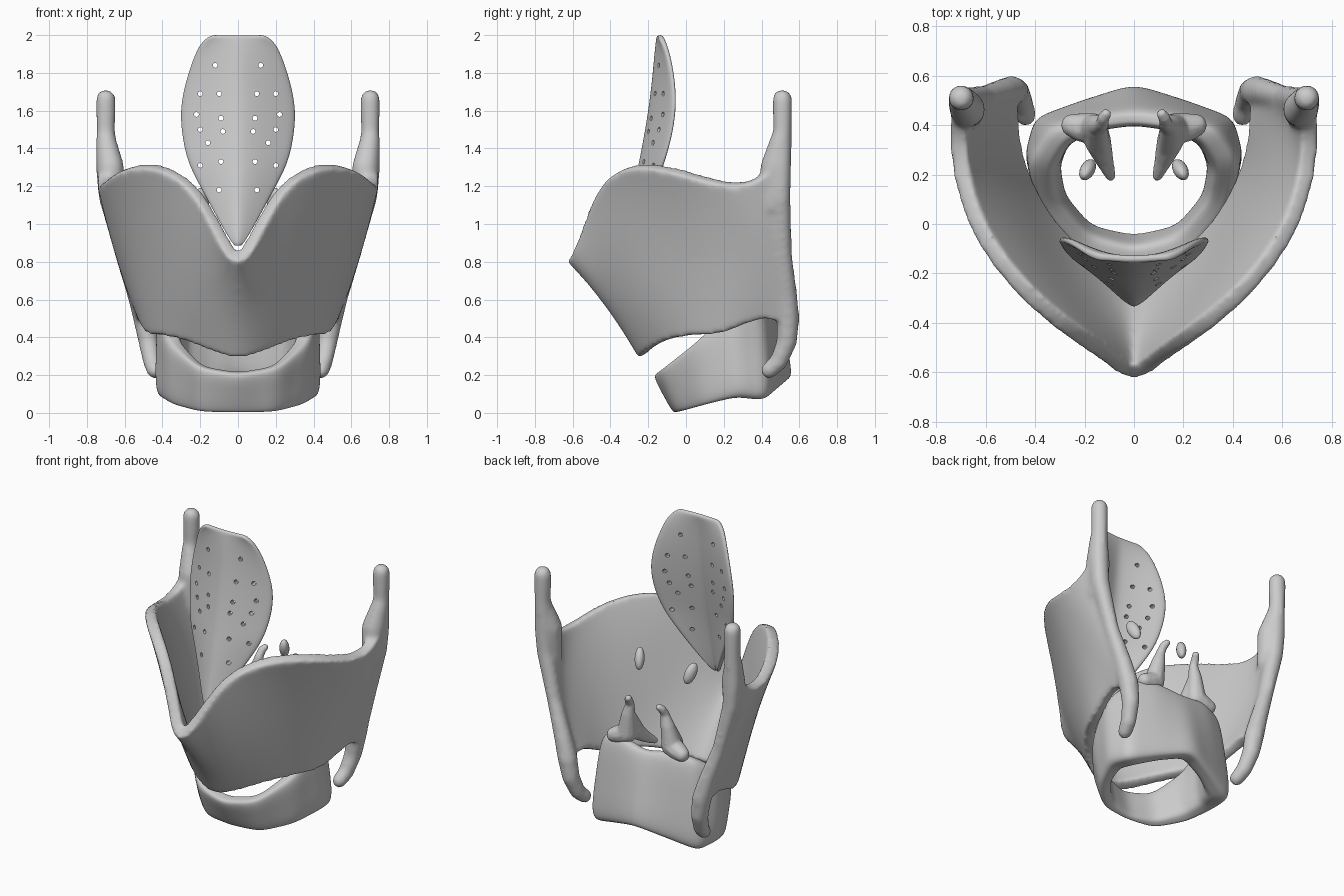
import bpy, bmesh, math
from mathutils import Vector, Matrix

if "Cube" in bpy.data.objects:
    bpy.data.objects.remove(bpy.data.objects["Cube"])


def new_obj(name, verts=(), faces=(), bm=None):
    me = bpy.data.meshes.new(name)
    if bm:
        bm.to_mesh(me)
        bm.free()
    else:
        me.from_pydata([tuple(v) for v in verts], [], faces)
    ob = bpy.data.objects.new(name, me)
    bpy.context.collection.objects.link(ob)
    return ob


def mod(ob, kind, **kw):
    m = ob.modifiers.new(kind, kind)
    for k, v in kw.items():
        setattr(m, k, v)


def select(*obs):
    bpy.ops.object.select_all(action='DESELECT')
    for o in obs:
        o.select_set(True)
    bpy.context.view_layer.objects.active = obs[0]


def finish(ob):
    select(ob)
    bpy.ops.object.convert(target='MESH')
    bm = bmesh.new()
    bm.from_mesh(ob.data)
    bmesh.ops.recalc_face_normals(bm, faces=bm.faces)
    bm.to_mesh(ob.data)
    bm.free()
    bpy.ops.object.shade_smooth_by_angle(angle=math.radians(50))


def grid_faces(rows, cols, wrap_r=False, wrap_c=False):
    return [(r * cols + c, r * cols + (c + 1) % cols,
             (r + 1) % rows * cols + (c + 1) % cols, (r + 1) % rows * cols + c)
            for r in range(rows - (not wrap_r)) for c in range(cols - (not wrap_c))]


def balls(bm, path, sides=(1,)):
    """Chain of overlapping spheres along (x, y, z, radius) points."""
    for a, b in zip(path, path[1:]):
        a4, b4 = Vector(a), Vector(b)
        n = max(2, int((b4 - a4).length / 0.012))
        for i in range(n + 1):
            p = a4.lerp(b4, i / n)
            for s in sides:
                bmesh.ops.create_icosphere(bm, subdivisions=2, radius=p.w,
                                           matrix=Matrix.Translation((s * p.x, p.y, p.z)))


# Thyroid cartilage: columns from midline to rear, each bottom / middle / top
cols = [((0, -.24, .29), (0, -.40, .54), (0, -.635, .755)),
        ((.15, -.18, .35), (.12, -.38, .66), (.10, -.535, .97)),
        ((.28, -.08, .40), (.28, -.27, .81), (.23, -.45, 1.22)),
        ((.39, .05, .42), (.44, -.07, .86), (.44, -.29, 1.33)),
        ((.46, .20, .42), (.56, .14, .85), (.63, -.05, 1.29)),
        ((.485, .31, .48), (.61, .33, .85), (.705, .19, 1.21)),
        ((.50, .43, .52), (.62, .45, .85), (.715, .37, 1.21)),
        ((.50, .54, .48), (.60, .52, .85), (.70, .50, 1.36))]
full = [[Vector((-p[0], p[1], p[2])) for p in c] for c in cols[:0:-1]]
full += [[Vector(p) for p in c] for c in cols]
verts = []
for b, m, t in full:
    for i in range(7):
        v = i / 6
        verts.append(b * (1 - v) * (1 - 2 * v) + m * 4 * v * (1 - v) + t * v * (2 * v - 1))
thyroid = new_obj("thyroid_cartilage", verts, grid_faces(len(full), 7))
mod(thyroid, 'SUBSURF', levels=2, render_levels=2)
mod(thyroid, 'SOLIDIFY', thickness=.074, offset=0, use_even_offset=True)
finish(thyroid)

# Upper horns, rear borders and lower horns
bm = bmesh.new()
balls(bm, [(.70, .51, 1.66, .055), (.70, .51, 1.5, .052), (.695, .50, 1.3, .06),
           (.685, .50, 1.15, .057), (.61, .515, .85, .047), (.53, .535, .62, .057),
           (.495, .54, .5, .063), (.475, .535, .38, .056), (.455, .49, .27, .05),
           (.44, .44, .225, .047)], (1, -1))
balls(bm, [(.70, .50, 1.45, .055), (.675, .465, 1.3, .075), (.665, .45, 1.1, .06)], (1, -1))
horns = new_obj("horns", bm=bm)
select(thyroid, horns)
bpy.ops.object.join()
mod(thyroid, 'REMESH', mode='VOXEL', voxel_size=.013)
mod(thyroid, 'SMOOTH', factor=.5, iterations=16)
finish(thyroid)

# Cricoid ring: outer top, outer bottom, inner bottom, inner top per station
half = [((0, -.19, .20), (0, -.07, -.005), (0, -.04, .02), (0, -.09, .22)),
        ((.22, -.14, .24), (.20, -.05, -.005), (.17, .0, .03), (.18, -.04, .25)),
        ((.39, .05, .38), (.36, .09, .03), (.27, .12, .07), (.30, .1, .39)),
        ((.44, .25, .56), (.45, .28, .08), (.29, .24, .09), (.32, .22, .56)),
        ((.35, .40, .65), (.42, .44, .06), (.26, .34, .08), (.26, .32, .65)),
        ((.2, .45, .67), (.23, .51, .12), (.15, .40, .13), (.15, .37, .67)),
        ((0, .47, .64), (0, .59, .18), (0, .43, .19), (0, .39, .64))]
ring = half + [tuple((-x, y, z) for x, y, z in s) for s in half[-2:0:-1]]
cricoid = new_obj("cricoid_cartilage", [p for s in ring for p in s],
                  grid_faces(len(ring), 4, True, True))
m = cricoid.modifiers.new("split", 'SUBSURF')
m.subdivision_type = 'SIMPLE'
m.levels = 1
mod(cricoid, 'SUBSURF', levels=3, render_levels=3)
finish(cricoid)

# Epiglottis: leaf of rows (height, half width, keel y, edge y)
leaf = [(.88, .015, -.33, -.32), (1.0, .09, -.30, -.25), (1.2, .20, -.265, -.16),
        (1.32, .265, -.24, -.12), (1.45, .295, -.215, -.08), (1.6, .31, -.19, -.055),
        (1.75, .28, -.17, -.06), (1.9, .23, -.155, -.09), (1.97, .19, -.145, -.12),
        (2.0, .14, -.14, -.14)]
verts = []
for z, w, ym, ye in leaf:
    for i in range(-5, 6):
        t = i / 5
        verts.append((w * t, ym + (ye - ym) * abs(t) ** 1.3, z))
epi = new_obj("epiglottis", verts, grid_faces(len(leaf), 11))
mod(epi, 'SOLIDIFY', thickness=.03, offset=0)
mod(epi, 'SUBSURF', levels=2, render_levels=2)
finish(epi)

# Pits through the epiglottis
bm = bmesh.new()
for x, z in [(.12, 1.84), (.10, 1.69), (.2, 1.69), (.22, 1.58), (.09, 1.56), (.08, 1.49),
             (.2, 1.5), (.16, 1.43), (.09, 1.33), (.2, 1.31), (.1, 1.18)]:
    for s in (1, -1):
        bmesh.ops.create_cone(bm, cap_ends=True, segments=10, radius1=.013, radius2=.013,
                              depth=.6, matrix=Matrix.Translation((s * x, -.15, z))
                              @ Matrix.Rotation(math.pi / 2, 4, 'X'))
pits = new_obj("pit_cutter", bm=bm)
pits.hide_render = True
mod(epi, 'BOOLEAN', operation='DIFFERENCE', object=pits, solver='EXACT')
finish(epi)
bpy.data.objects.remove(pits)

for side, s in (("right", 1), ("left", -1)):
    # Arytenoid with its processes and curled tip
    bm = bmesh.new()
    balls(bm, [(.13, .405, .90, .030), (.145, .40, .83, .045), (.165, .385, .70, .065),
               (.21, .39, .68, .06), (.25, .40, .67, .047)], (s,))
    balls(bm, [(.15, .385, .80, .045), (.145, .33, .70, .055), (.12, .26, .64, .038),
               (.095, .195, .595, .022)], (s,))
    balls(bm, [(.14, .39, .83, .035), (.13, .30, .69, .035)], (s,))
    balls(bm, [(.13, .405, .91, .028), (.123, .43, .95, .026), (.113, .445, .965, .022)], (s,))
    ary = new_obj(side + "_arytenoid", bm=bm)
    mod(ary, 'REMESH', mode='VOXEL', voxel_size=.008)
    mod(ary, 'SMOOTH', factor=.5, iterations=6)
    finish(ary)

    # Cuneiform: small floating bead
    bm = bmesh.new()
    bmesh.ops.create_uvsphere(bm, u_segments=20, v_segments=12, radius=1)
    bmesh.ops.transform(bm, verts=bm.verts, matrix=Matrix.Translation((s * .188, .22, 1.125))
                        @ Matrix.Rotation(s * .5, 4, 'Z') @ Matrix.Rotation(.45, 4, 'X')
                        @ Matrix.Diagonal((.03, .038, .07, 1)))
    finish(new_obj(side + "_cuneiform", bm=bm))
